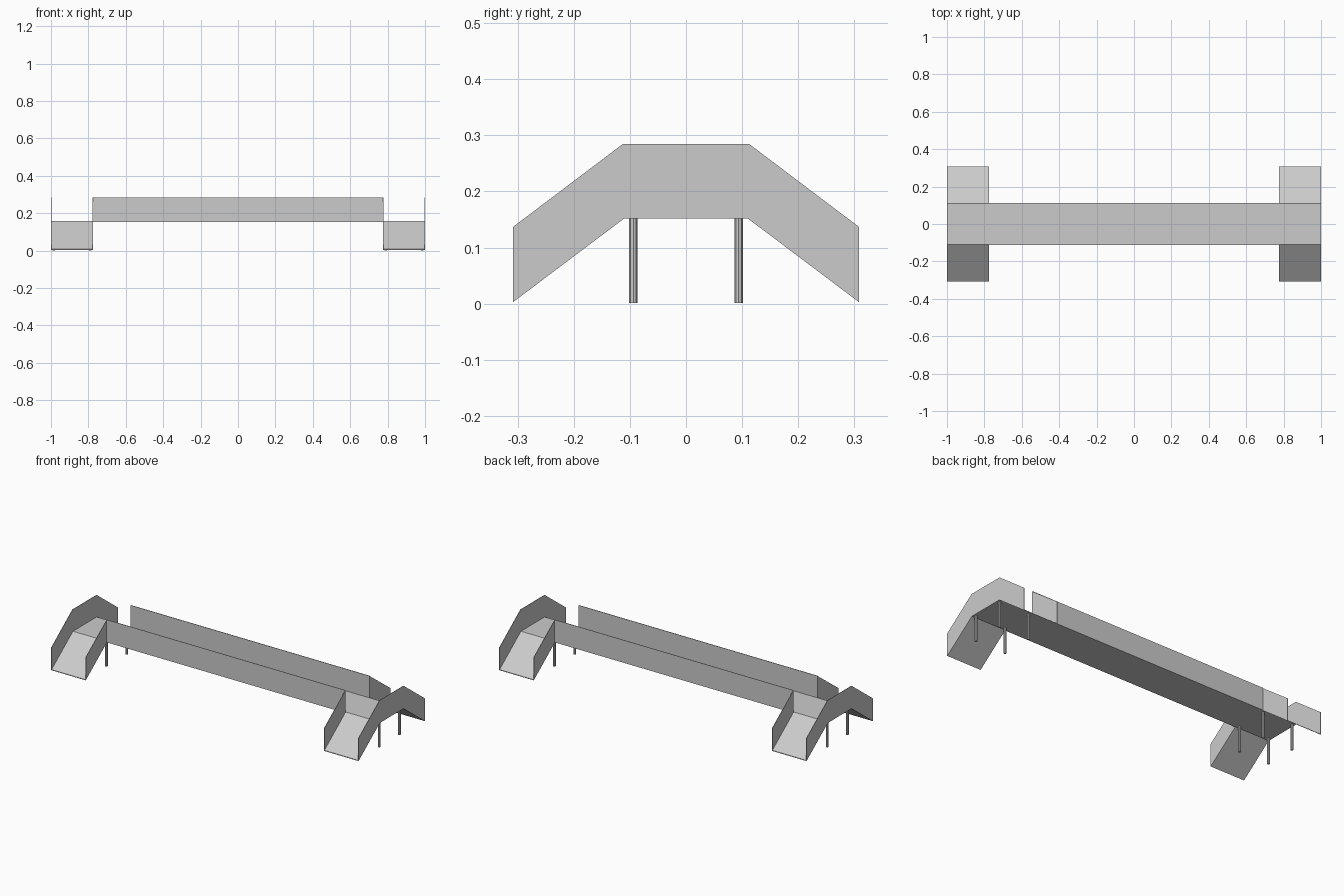
import bpy, bmesh

if "Cube" in bpy.data.objects:
    bpy.data.objects.remove(bpy.data.objects["Cube"])

WALL = 0.003      # panel thickness
INNER = 0.775     # inner edge of the end landings
HALF = 0.11       # half width of the deck


def prism(name, profile, x0, x1):
    """Extrude a (y, z) outline along x."""
    bm = bmesh.new()
    face = bm.faces.new([bm.verts.new((x0, y, z)) for y, z in profile])
    out = bmesh.ops.extrude_face_region(bm, geom=[face])
    moved = [v for v in out["geom"] if isinstance(v, bmesh.types.BMVert)]
    bmesh.ops.translate(bm, verts=moved, vec=(x1 - x0, 0, 0))
    bmesh.ops.recalc_face_normals(bm, faces=bm.faces)
    mesh = bpy.data.meshes.new(name)
    bm.to_mesh(mesh)
    bm.free()
    obj = bpy.data.objects.new(name, mesh)
    bpy.context.collection.objects.link(obj)
    return obj


def rect(y0, y1, z0, z1):
    return [(y0, z0), (y1, z0), (y1, z1), (y0, z1)]


# Walkway deck between the landings
prism("deck", rect(-HALF, HALF, 0.152, 0.156), -INNER, INNER)

# Long side walls
for s, side in ((-1, "front"), (1, "back")):
    prism(f"{side}_wall", rect(s * HALF, s * (HALF + WALL), 0.152, 0.285),
          -INNER, INNER)

# Profiles of the ramp floor and of the parapets that follow it
floor = [(-0.308, 0.003), (-HALF, 0.152), (HALF, 0.152), (0.308, 0.003),
         (0.308, 0.007), (HALF, 0.157), (-HALF, 0.157), (-0.308, 0.007)]
outer = [(-0.308, 0.003), (-HALF, 0.152), (HALF, 0.152), (0.308, 0.003),
         (0.308, 0.137), (0.112, 0.285), (-0.112, 0.285), (-0.308, 0.137)]

for sx, end in ((-1, "left"), (1, "right")):
    # Landing with a ramp on both sides, and the outer parapet
    prism(f"{end}_ramp_floor", floor, sx * INNER, sx * 1.0)
    prism(f"{end}_outer_parapet", outer, sx * (1 - WALL), sx * 1.0)
    for sy, side in ((-1, "front"), (1, "back")):
        # Inner ramp parapets
        inner = [(sy * HALF, 0.152), (sy * 0.308, 0.003),
                 (sy * 0.308, 0.137), (sy * HALF, 0.285)]
        prism(f"{end}_{side}_inner_parapet", inner,
              sx * INNER, sx * (INNER + WALL))
        # Support posts under the landing
        for x, place in ((0.79, "inner"), (0.985, "outer")):
            bpy.ops.mesh.primitive_cylinder_add(
                vertices=8, radius=0.0072, depth=0.152,
                location=(sx * x, sy * 0.094, 0.077))
            bpy.context.object.name = f"{end}_{side}_{place}_post"
